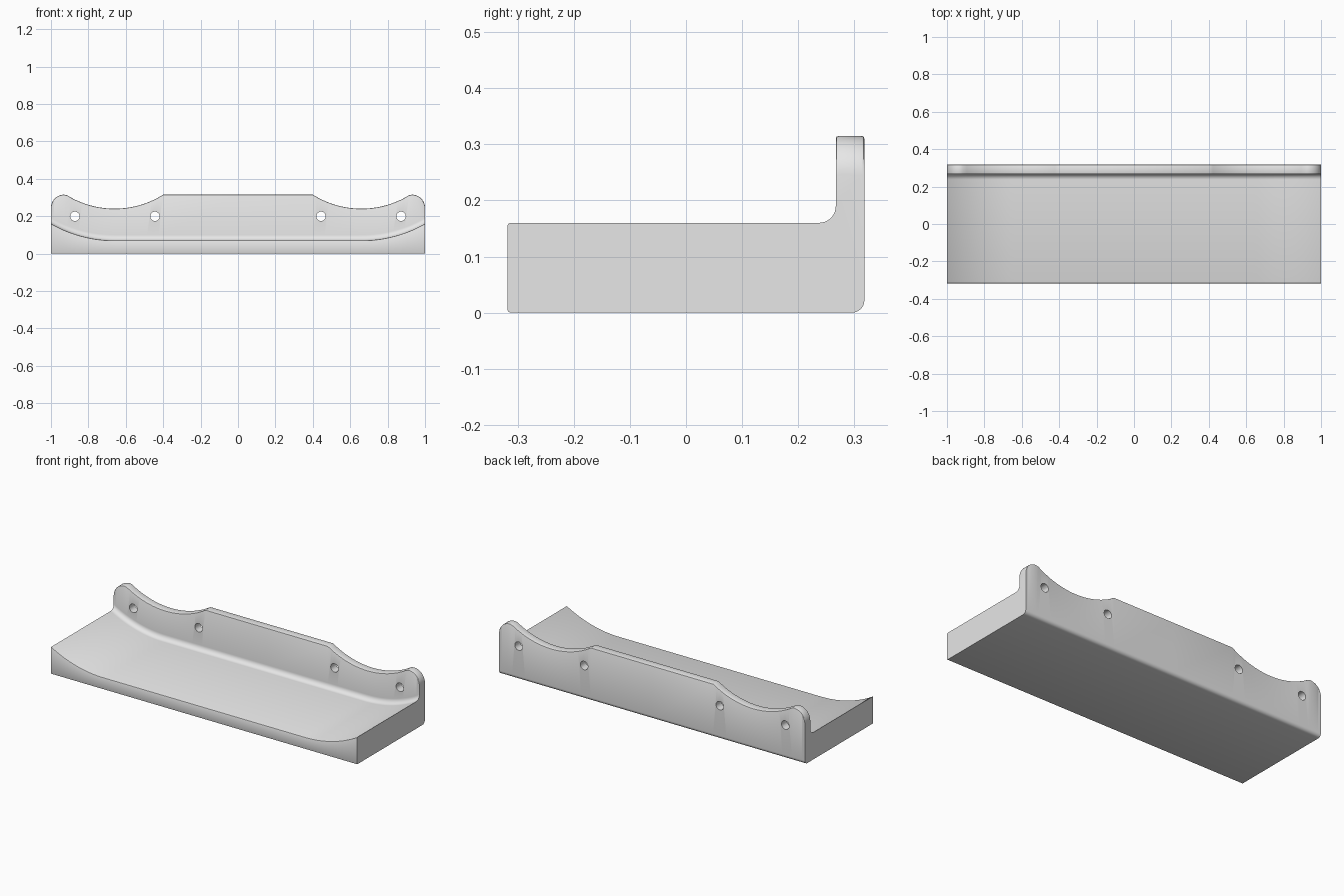
import bpy, bmesh
from math import sin, cos, pi, sqrt, radians
from mathutils import Matrix

cube = bpy.data.objects.get("Cube")
if cube:
    bpy.data.objects.remove(cube)

FRONT, WALL, BACK = -0.318, 0.267, 0.318
FLOOR, TOP = 0.07, 0.315

# Single grey material
grey = bpy.data.materials.new("plain grey")
grey.use_nodes = True
colour = (0.8, 0.8, 0.8, 1)
grey.diffuse_color = colour
grey.node_tree.nodes["Principled BSDF"].inputs["Base Color"].default_value = colour


def floor_height(x):
    """Flat tray floor that sweeps up in an arc at both ends."""
    run, radius = max(0, abs(x) - 0.66), 0.687
    return FLOOR + radius - sqrt(radius ** 2 - run ** 2)


def wall_height(x):
    """Back wall outline: flat middle, scooped dip, rounded outer corner."""
    a, corner = abs(x), 0.07
    if a > 1 - corner:
        return TOP - corner + sqrt(max(0, corner ** 2 - (a - 1 + corner) ** 2))
    if a < 0.4:
        return TOP
    return min(TOP, 0.728 - sqrt(0.488 ** 2 - (a - 0.66) ** 2))


def arc(y, z, r, start, end, steps):
    angles = [radians(start + (end - start) * i / steps) for i in range(steps + 1)]
    return [(y + r * cos(t), z + r * sin(t)) for t in angles]


def section(x):
    """Cross-section with rounded edges and a fillet between floor and wall."""
    h, t, e, f, b = floor_height(x), wall_height(x), 0.005, 0.03, 0.022
    return (arc(FRONT + e, e, e, 270, 180, 2)
            + arc(FRONT + e, h - e, e, 180, 90, 2)
            + arc(WALL - f, h + f, f, 270, 360, 8)
            + arc(WALL + e, t - e, e, 180, 90, 2)
            + arc(BACK - e, t - e, e, 90, 0, 2)
            + arc(BACK - b, b, b, 0, -90, 6))


# Stations along the length, denser on the rounded corners
half = [0, 0.4] + [0.4 + 0.26 * i / 12 for i in range(1, 13)]
half += [0.66 + 0.255 * i / 12 for i in range(1, 13)]
half += [0.93 + 0.07 * sin(pi / 2 * i / 10) for i in range(11)]
stations = [-x for x in reversed(half[1:])] + half

# Tray and back wall lofted as one solid
bm = bmesh.new()
rings = [[bm.verts.new((x, y, z)) for y, z in section(x)] for x in stations]
n = len(rings[0])
for a, b in zip(rings, rings[1:]):
    for i in range(n):
        j = (i + 1) % n
        bm.faces.new((a[i], a[j], b[j], b[i]))
bm.faces.new(rings[0])
bm.faces.new(rings[-1])
bmesh.ops.recalc_face_normals(bm, faces=bm.faces)
mesh = bpy.data.meshes.new("tray_shelf")
bm.to_mesh(mesh)
bm.free()
mesh.materials.append(grey)
tray = bpy.data.objects.new("tray_shelf", mesh)
bpy.context.collection.objects.link(tray)

# Screw hole cutter
bm = bmesh.new()
for x in (-0.872, -0.444, 0.444, 0.872):
    bmesh.ops.create_cone(bm, cap_ends=True, segments=32, radius1=0.025, radius2=0.025,
                          depth=0.2, matrix=Matrix.Translation((x, 0.29, 0.199))
                          @ Matrix.Rotation(pi / 2, 4, "X"))
cut_mesh = bpy.data.meshes.new("screw_hole_cutter")
bm.to_mesh(cut_mesh)
bm.free()
cut_mesh.materials.append(grey)
cutter = bpy.data.objects.new("screw_hole_cutter", cut_mesh)
bpy.context.collection.objects.link(cutter)
cutter.hide_render = True

# Drill the holes, then smooth the curved surfaces
mod = tray.modifiers.new("screw_holes", "BOOLEAN")
mod.operation, mod.solver, mod.object = "DIFFERENCE", "EXACT", cutter
for ob in bpy.context.selected_objects:
    ob.select_set(False)
bpy.context.view_layer.objects.active = tray
tray.select_set(True)
bpy.ops.object.modifier_apply(modifier=mod.name)
bpy.data.objects.remove(cutter)
bpy.ops.object.shade_smooth_by_angle(angle=radians(30))
